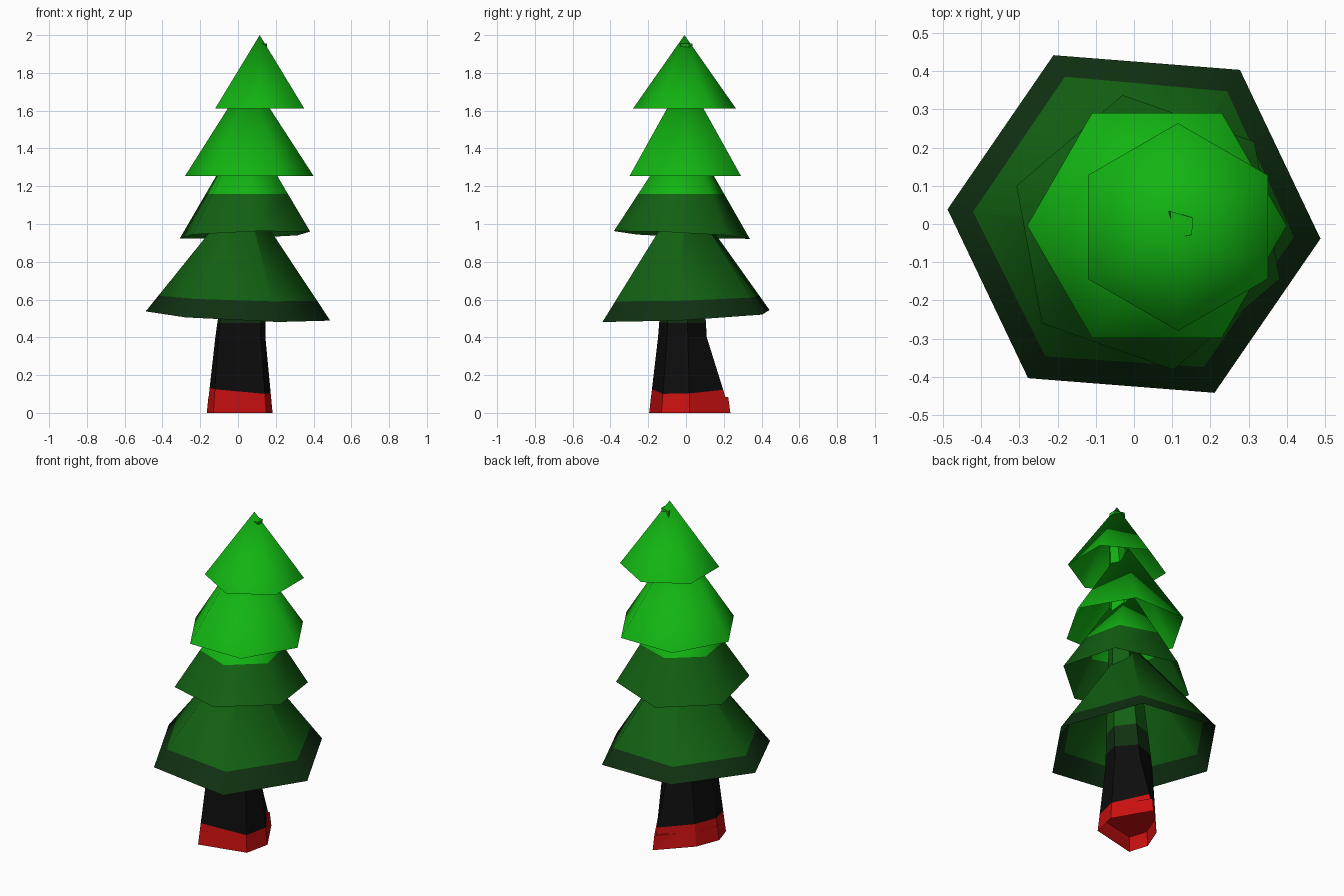
import bpy, bmesh, math
from mathutils import Vector

if "Cube" in bpy.data.objects:
    bpy.data.objects.remove(bpy.data.objects["Cube"], do_unlink=True)


def material(name, rgb):
    m = bpy.data.materials.new(name)
    m.use_nodes = True
    m.diffuse_color = (*rgb, 1)
    bsdf = m.node_tree.nodes["Principled BSDF"]
    bsdf.inputs["Base Color"].default_value = (*rgb, 1)
    bsdf.inputs["Roughness"].default_value = 0.9
    return m


# Colour bands from the ground up
MATERIALS = [
    material("red", (0.60, 0.005, 0.005)),
    material("black", (0.004, 0.004, 0.004)),
    material("very dark green", (0.005, 0.030, 0.006)),
    material("dark green", (0.006, 0.118, 0.006)),
    material("bright green", (0.006, 0.46, 0.006)),
]
# Each band limit is a plane: z = height + sx * x + sy * y
LIMITS = [(0.12, -0.10, 0.04), (0.475, 0, 0), (0.607, -0.03, 0.03), (1.16, 0, 0)]


def finish(name, bm, smooth):
    """Cut the mesh at the band limits, colour it by height and add it to the scene."""
    for h, sx, sy in LIMITS:
        bmesh.ops.bisect_plane(bm, geom=bm.verts[:] + bm.edges[:] + bm.faces[:], dist=1e-5,
                               plane_co=(0, 0, h), plane_no=Vector((-sx, -sy, 1)).normalized())
    for f in bm.faces:
        c = f.calc_center_median()
        f.material_index = sum(c.z > h + sx * c.x + sy * c.y for h, sx, sy in LIMITS)
        f.smooth = smooth
    me = bpy.data.meshes.new(name)
    bm.to_mesh(me)
    bm.free()
    for m in MATERIALS:
        me.materials.append(m)
    bpy.context.collection.objects.link(bpy.data.objects.new(name, me))


def tier(name, centre, radius, turn, tilt, apex):
    """Open six-sided cone with a slightly tilted rim."""
    bm = bmesh.new()
    rim = []
    for i in range(6):
        a = math.radians(turn + 60 * i)
        dx, dy = radius * math.cos(a), radius * math.sin(a)
        rim.append(bm.verts.new((centre[0] + dx, centre[1] + dy,
                                 centre[2] + tilt[0] * dx + tilt[1] * dy)))
    tip = bm.verts.new(apex)
    for i in range(6):
        bm.faces.new((rim[i], rim[(i + 1) % 6], tip))
    finish(name, bm, True)


# Four stacked foliage tiers
tier("foliage_bottom", (0, 0, 0.513), 0.49, -4.5, (-0.046, 0.05), (0.03, -0.01, 1.18))
tier("foliage_lower", (0.037, -0.022, 0.942), 0.366, 40.5, (0.035, -0.05), (0.045, -0.01, 1.53))
tier("foliage_upper", (0.06, -0.004, 1.255), 0.34, 0, (0, 0), (0.056, -0.004, 1.785))
tier("foliage_top", (0.115, -0.008, 1.612), 0.272, 30, (0, 0), (0.115, -0.008, 2.0))

# Trunk: flared foot with a hollow underside, tapering up to the tip
foot = [(-0.13, -0.195), (0.15, -0.13), (0.183, 0.02), (0.058, 0.235), (-0.11, 0.06), (-0.165, -0.08)]
neck = [(-0.105, -0.148), (0.12, -0.10), (0.145, 0.01), (0.05, 0.11), (-0.08, 0.06), (-0.12, -0.06)]
tip = [(0.10, -0.025), (0.13, -0.032), (0.152, -0.028), (0.154, 0.016), (0.125, 0.025), (0.095, 0.034)]
hollow = [(x * 0.95, y * 0.95) for x, y in foot]

bm = bmesh.new()
rings = [[bm.verts.new((x, y, z)) for x, y in ring]
         for ring, z in ((hollow, 0.085), (foot, 0), (neck, 0.40), (tip, 1.955))]
for low, high in zip(rings, rings[1:]):
    for i in range(6):
        j = (i + 1) % 6
        bm.faces.new((low[i], low[j], high[j], high[i]))
bm.faces.new(rings[0][::-1])
bm.faces.new(rings[-1])
finish("trunk", bm, False)
